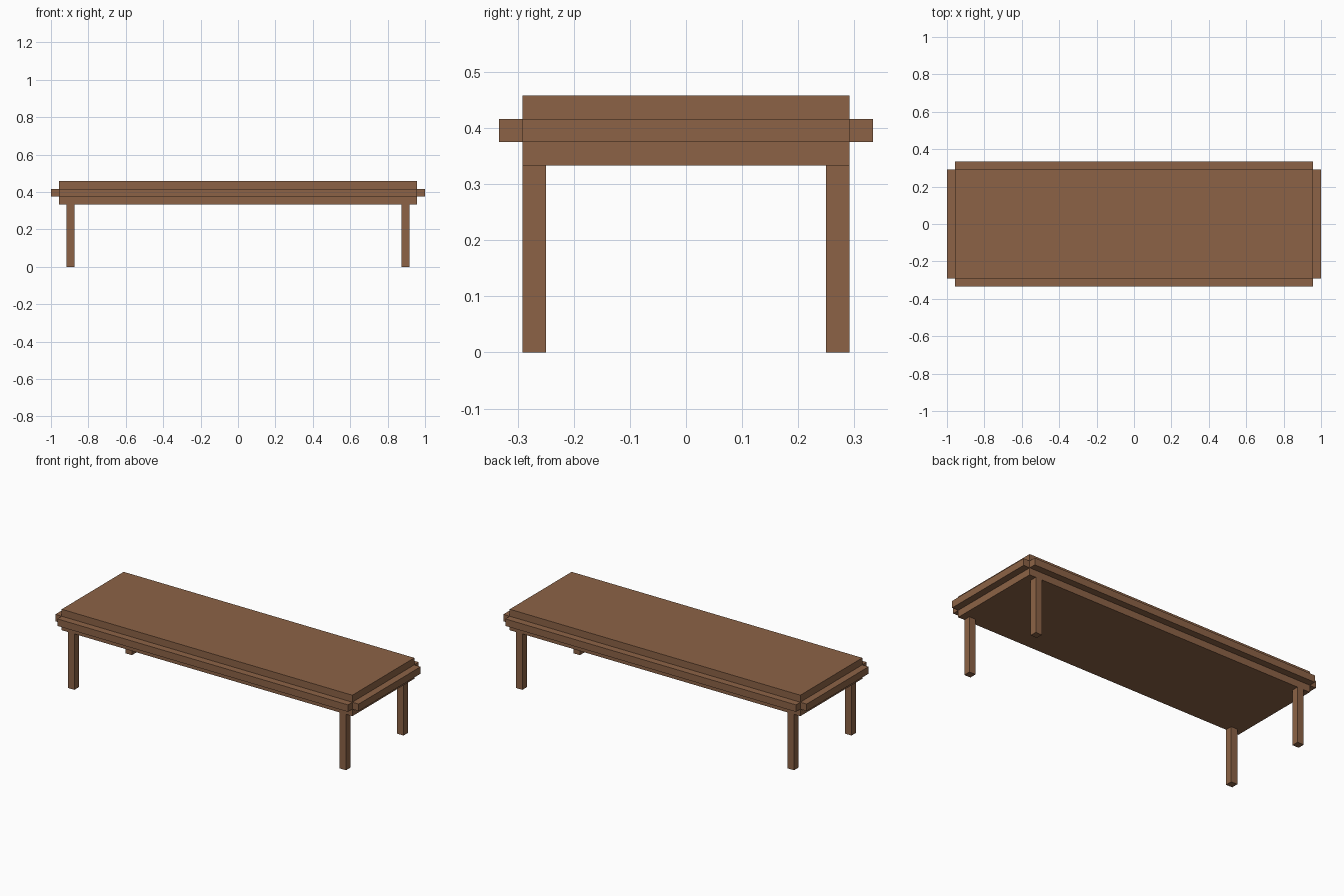
import bpy
import bmesh
from mathutils import Vector

if "Cube" in bpy.data.objects:
    bpy.data.objects.remove(bpy.data.objects["Cube"])

U = 1 / 24  # module the whole table is sized from

wood = bpy.data.materials.new("brown wood")
wood.diffuse_color = (0.262, 0.124, 0.061, 1)
wood.use_nodes = True
wood.node_tree.nodes["Principled BSDF"].inputs["Base Color"].default_value = wood.diffuse_color


def box(name, lo, hi):
    """Axis-aligned box between two corners given in modules."""
    lo, hi = Vector(lo) * U, Vector(hi) * U
    bm = bmesh.new()
    bmesh.ops.create_cube(bm, size=1)
    bmesh.ops.scale(bm, vec=hi - lo, verts=bm.verts)
    mesh = bpy.data.meshes.new(name)
    bm.to_mesh(mesh)
    bm.free()
    mesh.materials.append(wood)
    obj = bpy.data.objects.new(name, mesh)
    obj.location = (lo + hi) / 2
    bpy.context.collection.objects.link(obj)
    return obj


# Thick table top
box("table_top", (-23, -7, 8), (23, 7, 11))

# Trim rails around the middle of the edge, open at the corners
box("front_rail", (-23, -8, 9), (23, -7, 10))
box("back_rail", (-23, 7, 9), (23, 8, 10))
box("left_rail", (-24, -7, 9), (-23, 7, 10))
box("right_rail", (23, -7, 9), (24, 7, 10))

# Four square legs
for side, x in (("left", -22), ("right", 21)):
    for end, y in (("front", -7), ("back", 6)):
        box(f"{end}_{side}_leg", (x, y, 0), (x + 1, y + 1, 8))
